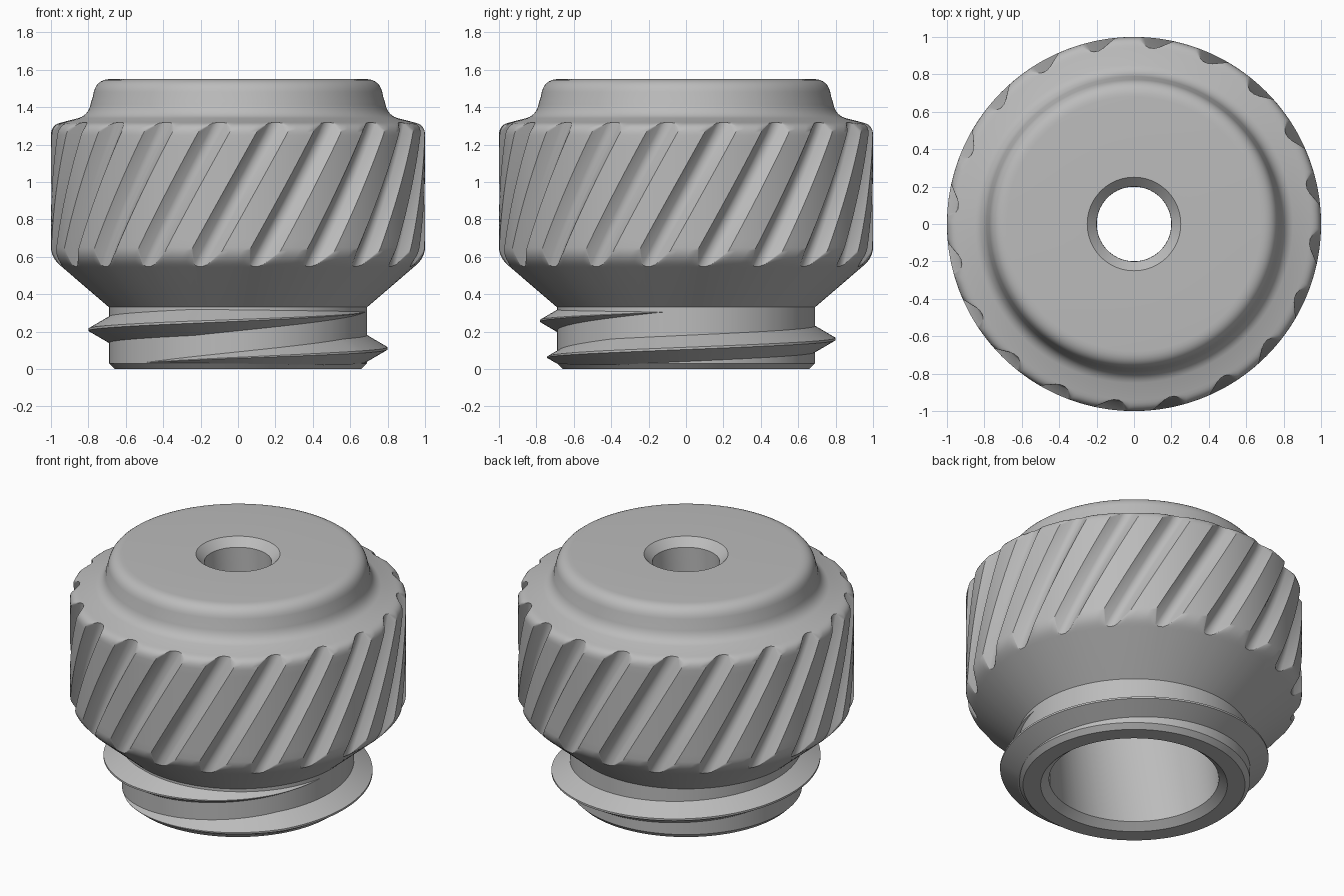
import bpy, bmesh
from math import sin, cos, pi, radians, tau

if "Cube" in bpy.data.objects:
    bpy.data.objects.remove(bpy.data.objects["Cube"], do_unlink=True)

GROOVES = 20
TWIST = radians(32)       # helix twist per unit height
MID_Z = 0.935
SPLIT_R = 0.94            # grooves run out above this radius

grey = bpy.data.materials.new("plain grey")
grey.use_nodes = True
grey.diffuse_color = (0.5, 0.5, 0.5, 1)
grey.node_tree.nodes["Principled BSDF"].inputs["Base Color"].default_value = (0.5, 0.5, 0.5, 1)


def finish(bm, name):
    bmesh.ops.recalc_face_normals(bm, faces=bm.faces[:])
    mesh = bpy.data.meshes.new(name)
    bm.to_mesh(mesh)
    bm.free()
    mesh.materials.append(grey)
    obj = bpy.data.objects.new(name, mesh)
    bpy.context.collection.objects.link(obj)
    bpy.ops.object.select_all(action='DESELECT')
    obj.select_set(True)
    bpy.context.view_layer.objects.active = obj
    bpy.ops.object.shade_smooth_by_angle(angle=radians(30))
    return obj


def bridge(bm, a, b, closed=True):
    n = len(a)
    for i in range(n if closed else n - 1):
        j = (i + 1) % n
        bm.faces.new((a[i], a[j], b[j], b[i]))


def bend(p, c, q, steps=8):
    """Rounded corner from p to q around control point c."""
    pts = []
    for i in range(steps + 1):
        t = i / steps
        pts.append(tuple((1 - t) ** 2 * p[k] + 2 * t * (1 - t) * c[k] + t * t * q[k] for k in (0, 1)))
    return pts


def z_at(r, curve):
    """Height of a rising-radius curve at radius r."""
    for (r0, z0), (r1, z1) in zip(curve, curve[1:]):
        if r <= r1 + 1e-9:
            return z0 + (z1 - z0) * (r - r0) / (r1 - r0)
    return curve[-1][1]


# Grip edge curves, outward to the full radius
lower_edge = [(0.69, 0.33)] + bend((0.95, 0.553), (1.0, 0.596), (1.0, 0.65))
upper_edge = [(0.85, 1.342)] + bend((0.955, 1.315), (1.0, 1.303), (1.0, 1.25))

# Sections that carry no grooves: bore, foot and neck, then crown and hole
foot = [(0.2, 1.0), (0.505, 1.0), (0.505, 0.04), (0.555, 0.0), (0.66, 0.0),
        (0.69, 0.03), (0.69, 0.33)]
crown = (bend((0.85, 1.342), (0.795, 1.36), (0.785, 1.43))
         + bend((0.775, 1.46), (0.765, 1.55), (0.68, 1.55))
         + [(0.25, 1.55), (0.2, 1.5)])


def run_out(depth, curve):
    """Edge curve from the split radius out to the groove surface."""
    pts = []
    for i in range(8):
        f = 1 - (1 - i / 7) ** 2
        r = SPLIT_R + (1 - depth - SPLIT_R) * f
        pts.append((r, z_at(r, curve)))
    return pts


def section(depth):
    low, high = run_out(depth, lower_edge), run_out(depth, upper_edge)
    z0, z1 = low[-1][1], high[-1][1]
    wall = [(1 - depth, z0 + (z1 - z0) * i / 14) for i in range(1, 14)]
    return foot + low + wall + high[::-1] + crown


# Groove cross-section: fraction of the pitch, depth
groove = [(-0.27, 0), (-0.12, 0.045), (-0.05, 0.055), (0.05, 0.055), (0.12, 0.045),
          (0.27, 0), (0.385, 0), (0.5, 0), (0.615, 0)]

# Knob body: lathed section whose columns follow the helical grooves
bm = bmesh.new()
columns = []
for g in range(GROOVES):
    for frac, depth in groove:
        u = (g + frac) * tau / GROOVES - pi / 2
        col = []
        for r, z in section(depth):
            a = u + TWIST * (min(max(z, 0.5), 1.34) - MID_Z)
            col.append(bm.verts.new((r * cos(a), r * sin(a), z)))
        columns.append(col)
for i, col in enumerate(columns):
    bridge(bm, col, columns[(i + 1) % len(columns)])
finish(bm, "grooved_body")

# Neck thread: tapered helical ridge
START, END, FADE = radians(-135), radians(350), radians(100)
bm = bmesh.new()
rings = []
STEPS = 160
for i in range(STEPS + 1):
    a = START + (END - START) * i / STEPS
    s = max(0.01, min(1, (a - START) / FADE, (END - a) / FADE))
    zc = 0.11 + 0.2 * a / tau
    ring = []
    for r, dz in ((0.67, -0.07), (0.69, -0.07), (0.69 + 0.11 * s, -0.006),
                  (0.69 + 0.11 * s, 0.006), (0.69, 0.07), (0.67, 0.07)):
        ring.append(bm.verts.new((r * cos(a), r * sin(a), zc + dz * s)))
    rings.append(ring)
for a, b in zip(rings, rings[1:]):
    bridge(bm, a, b)
bm.faces.new(rings[0])
bm.faces.new(rings[-1])
finish(bm, "neck_thread")
